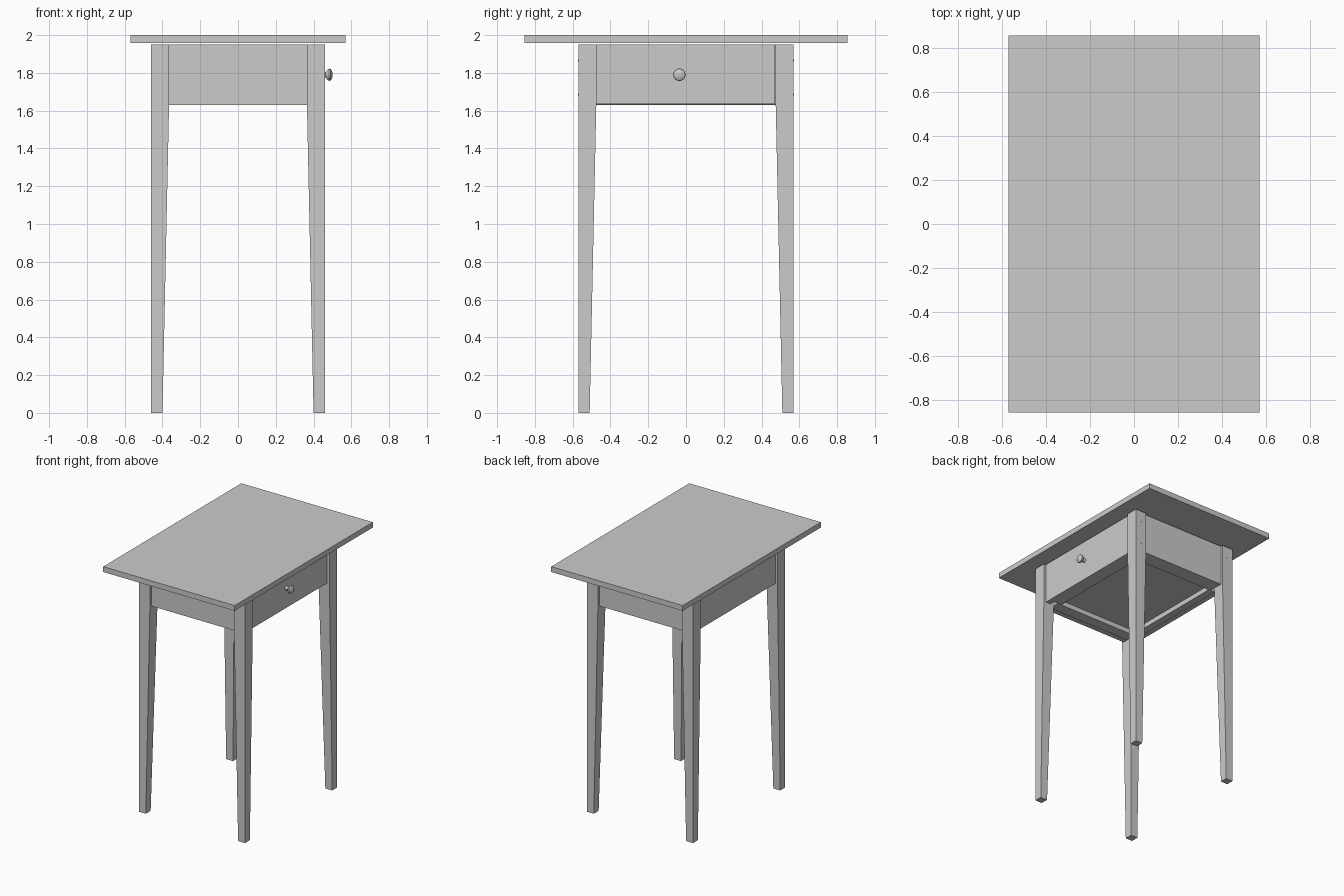
import bpy
import math

cube = bpy.data.objects.get("Cube")
if cube:
    bpy.data.objects.remove(cube, do_unlink=True)

grey = bpy.data.materials.new("plain grey")
grey.use_nodes = True
grey.diffuse_color = (0.6, 0.6, 0.6, 1)
grey.node_tree.nodes["Principled BSDF"].inputs["Base Color"].default_value = (0.6, 0.6, 0.6, 1)

LEG_X, LEG_Y = 0.46, 0.57      # outer corners of the legs
LEG_TOP, LEG_FOOT = 0.095, 0.06
APRON_LOW, APRON_HIGH = 1.63, 1.95
RECESS = 0.018                 # aprons sit behind the leg faces


def mesh_object(name, verts, faces):
    mesh = bpy.data.meshes.new(name)
    mesh.from_pydata(verts, [], faces)
    mesh.materials.append(grey)
    obj = bpy.data.objects.new(name, mesh)
    bpy.context.collection.objects.link(obj)
    return obj


def loft(name, rings):
    """Skin a stack of equal-length rings and cap both ends."""
    n = len(rings[0])
    verts = [v for ring in rings for v in ring]
    faces = [tuple(reversed(range(n))), tuple(range(len(verts) - n, len(verts)))]
    for k in range(len(rings) - 1):
        for i in range(n):
            j = (i + 1) % n
            faces.append((k * n + i, k * n + j, (k + 1) * n + j, (k + 1) * n + i))
    return mesh_object(name, verts, faces)


def rect(x0, x1, y0, y1, z):
    x0, x1 = sorted((x0, x1))
    y0, y1 = sorted((y0, y1))
    return [(x0, y0, z), (x1, y0, z), (x1, y1, z), (x0, y1, z)]


def box(name, x0, x1, y0, y1, z0, z1):
    return loft(name, [rect(x0, x1, y0, y1, z0), rect(x0, x1, y0, y1, z1)])


def lathe(name, profile, origin, axis, sides):
    """Turn (radius, distance) pairs around the x or y axis."""
    rings = []
    for radius, d in profile:
        ring = []
        for i in range(sides):
            a = 2 * math.pi * i / sides
            u, v = radius * math.cos(a), radius * math.sin(a)
            offset = (d, u, v) if axis == "x" else (v, d, u)
            ring.append(tuple(o + p for o, p in zip(origin, offset)))
        rings.append(ring)
    return loft(name, rings)


# Table top, floating just above the frame
box("table_top", -0.57, 0.57, -0.855, 0.855, 1.958, 2.0)

# Tapered legs with pegs through the outer end faces
for sy, end in ((-1, "front"), (1, "back")):
    for sx, side in ((1, "left"), (-1, "right")):
        def section(size, z):
            return rect(sx * LEG_X, sx * (LEG_X - size), sy * LEG_Y, sy * (LEG_Y - size), z)
        loft(f"{end}_{side}_leg", [section(LEG_FOOT, 0), section(LEG_TOP, APRON_LOW),
                                   section(LEG_TOP, APRON_HIGH)])
        for place, z in (("upper", 1.865), ("lower", 1.685)):
            ends = sorted((sy * (LEG_Y - 0.01), sy * (LEG_Y + 0.002)))
            lathe(f"{end}_{side}_{place}_peg", [(0.006, ends[0]), (0.006, ends[1])],
                  (sx * 0.407, 0, z), "y", 8)

# Aprons on three sides
span_x, span_y = LEG_X - LEG_TOP, LEG_Y - LEG_TOP
face_x, face_y = LEG_X - RECESS, LEG_Y - RECESS
for sy, end in ((-1, "front"), (1, "back")):
    box(f"{end}_apron", -span_x, span_x, sy * face_y, sy * (face_y - 0.04), APRON_LOW, APRON_HIGH)
box("side_apron", -face_x, -face_x + 0.04, -span_y, span_y, APRON_LOW, APRON_HIGH)

# Drawer front closes the fourth side
box("drawer_front", face_x - 0.04, face_x, -span_y + 0.002, span_y - 0.004,
    APRON_LOW + 0.004, APRON_HIGH)

# Drawer tray and the frame it rests in
inner_x0, inner_x1, inner_y = -0.35, 0.33, 0.43
panel_z = 1.67
box("drawer_bottom", -0.38, 0.40, -0.46, 0.46, panel_z, panel_z + 0.015)
for sy, end in ((-1, "front"), (1, "back")):
    box(f"{end}_runner", -span_x, span_x, sy * inner_y, sy * (face_y - 0.04), APRON_LOW + 0.002, panel_z)
    box(f"drawer_{end}_wall", -0.38, 0.40, sy * 0.44, sy * 0.46, panel_z + 0.015, 1.93)
box("side_rail", -face_x + 0.04, inner_x0, -inner_y, inner_y, APRON_LOW + 0.002, panel_z)
box("drawer_rail", inner_x1, face_x - 0.04, -inner_y, inner_y, APRON_LOW + 0.004, panel_z)
box("drawer_end_wall", -0.38, -0.36, -0.44, 0.44, panel_z + 0.015, 1.93)

# Turned drawer knob
knob = lathe("drawer_knob", [(0.016, 0), (0.014, 0.022), (0.026, 0.03), (0.033, 0.04),
                             (0.031, 0.049), (0.02, 0.056), (0.007, 0.059)],
             (face_x, -0.035, 1.79), "x", 14)
bpy.ops.object.select_all(action="DESELECT")
knob.select_set(True)
bpy.context.view_layer.objects.active = knob
bpy.ops.object.shade_smooth_by_angle(angle=math.radians(35))
